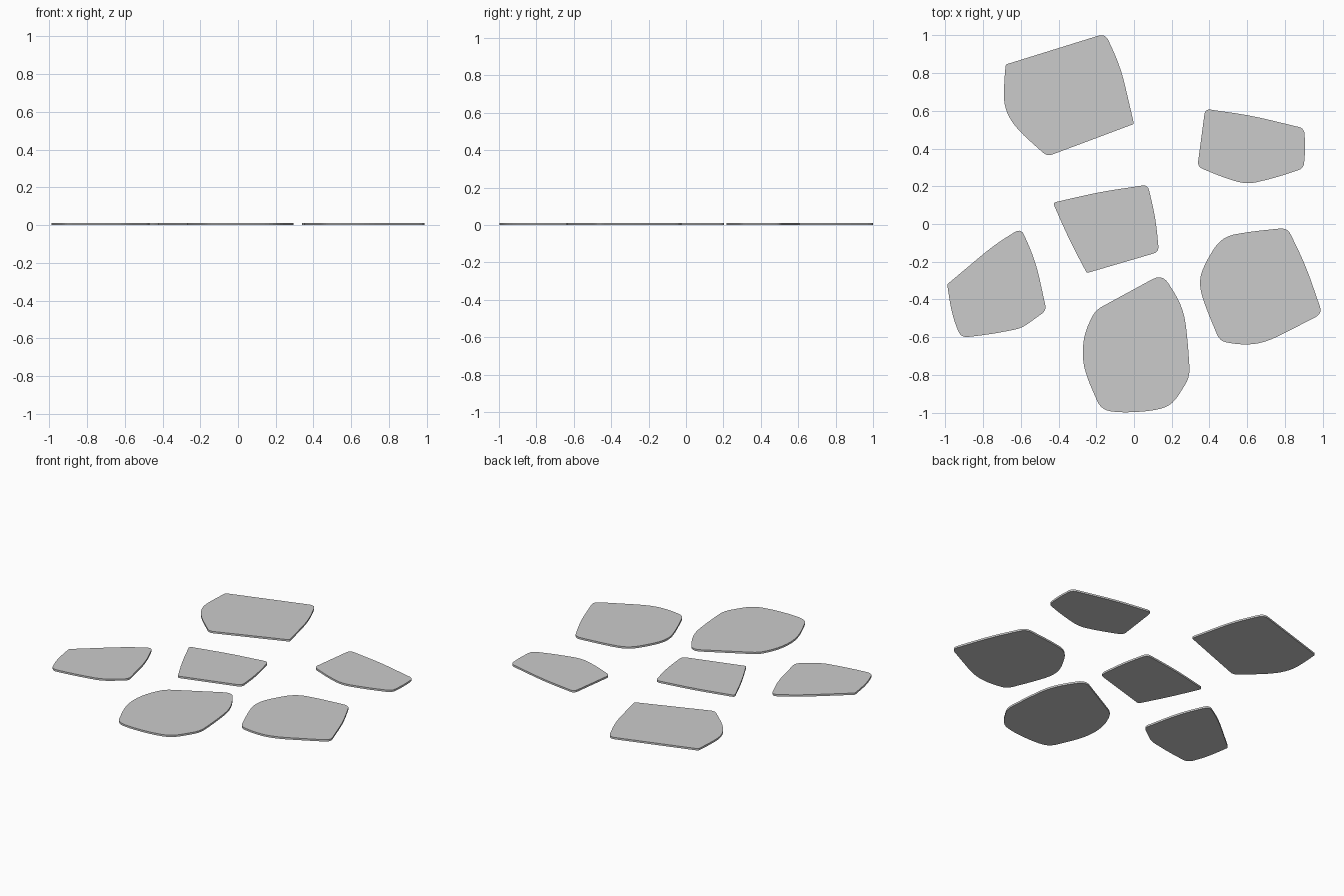
import bpy, bmesh
from mathutils import Vector

THICKNESS = 0.012


def rounded_outline(points, steps=5):
    """Round each corner (x, y[, radius]) with a small quadratic arc."""
    out = []
    n = len(points)
    for i, p in enumerate(points):
        c = Vector(p[:2])
        radius = p[2] if len(p) > 2 else 0.1
        ends = []
        for q in (points[i - 1], points[(i + 1) % n]):
            d = Vector(q[:2]) - c
            ends.append(c + d.normalized() * min(radius, d.length * 0.48))
        for k in range(steps + 1):
            t = k / steps
            out.append(ends[0] * (1 - t) ** 2 + c * (2 * t * (1 - t)) + ends[1] * t * t)
    return out


def make_slab(name, points):
    """Extrude a rounded outline into a thin flat slab."""
    bm = bmesh.new()
    face = bm.faces.new([bm.verts.new((p.x, p.y, 0)) for p in rounded_outline(points)])
    ext = bmesh.ops.extrude_face_region(bm, geom=[face])
    top = [g for g in ext["geom"] if isinstance(g, bmesh.types.BMVert)]
    bmesh.ops.translate(bm, verts=top, vec=(0, 0, THICKNESS))
    bmesh.ops.recalc_face_normals(bm, faces=bm.faces)
    mesh = bpy.data.meshes.new(name)
    bm.to_mesh(mesh)
    bm.free()
    bpy.context.collection.objects.link(bpy.data.objects.new(name, mesh))


# Back left stone
make_slab("stone_back_left", [
    (-0.68, 0.845, .01), (-0.152, 1.009, .04), (-0.07, 0.83), (0, 0.53, .01),
    (-0.46, 0.358, .03), (-0.63, 0.51), (-0.69, 0.62), (-0.688, 0.75)])

# Back right stone
make_slab("stone_back_right", [
    (0.377, 0.61, .03), (0.62, 0.575), (0.902, 0.507, .03), (0.908, 0.4),
    (0.899, 0.295, .03), (0.75, 0.245), (0.6, 0.21, .05), (0.49, 0.24),
    (0.336, 0.303, .03)])

# Centre stone
make_slab("stone_centre", [
    (-0.43, 0.113, .02), (-0.18, 0.17), (0.073, 0.208, .03), (0.115, 0.03),
    (0.132, -0.148, .03), (-0.25, -0.26, .01), (-0.34, -0.09)])

# Left stone
make_slab("stone_left", [
    (-0.99, -0.32, .01), (-0.74, -0.11), (-0.598, -0.022, .04), (-0.52, -0.2),
    (-0.464, -0.458, .03), (-0.595, -0.552, .04), (-0.75, -0.583),
    (-0.918, -0.603, .04), (-0.965, -0.48)])

# Front stone
make_slab("stone_front", [
    (-0.205, -0.457, .04), (0.15, -0.264, .06), (0.262, -0.44), (0.285, -0.62),
    (0.297, -0.81, .05), (0.2, -0.965, .07), (0.08, -0.993), (-0.08, -1.0),
    (-0.175, -0.983, .05), (-0.26, -0.79), (-0.275, -0.68), (-0.26, -0.57)])

# Right stone
make_slab("stone_right", [
    (0.46, -0.07, .08), (0.6, -0.042), (0.813, -0.02, .04), (0.91, -0.22),
    (0.998, -0.475, .04), (0.7, -0.628), (0.58, -0.642), (0.455, -0.622, .04),
    (0.375, -0.43), (0.346, -0.33), (0.358, -0.24)])
